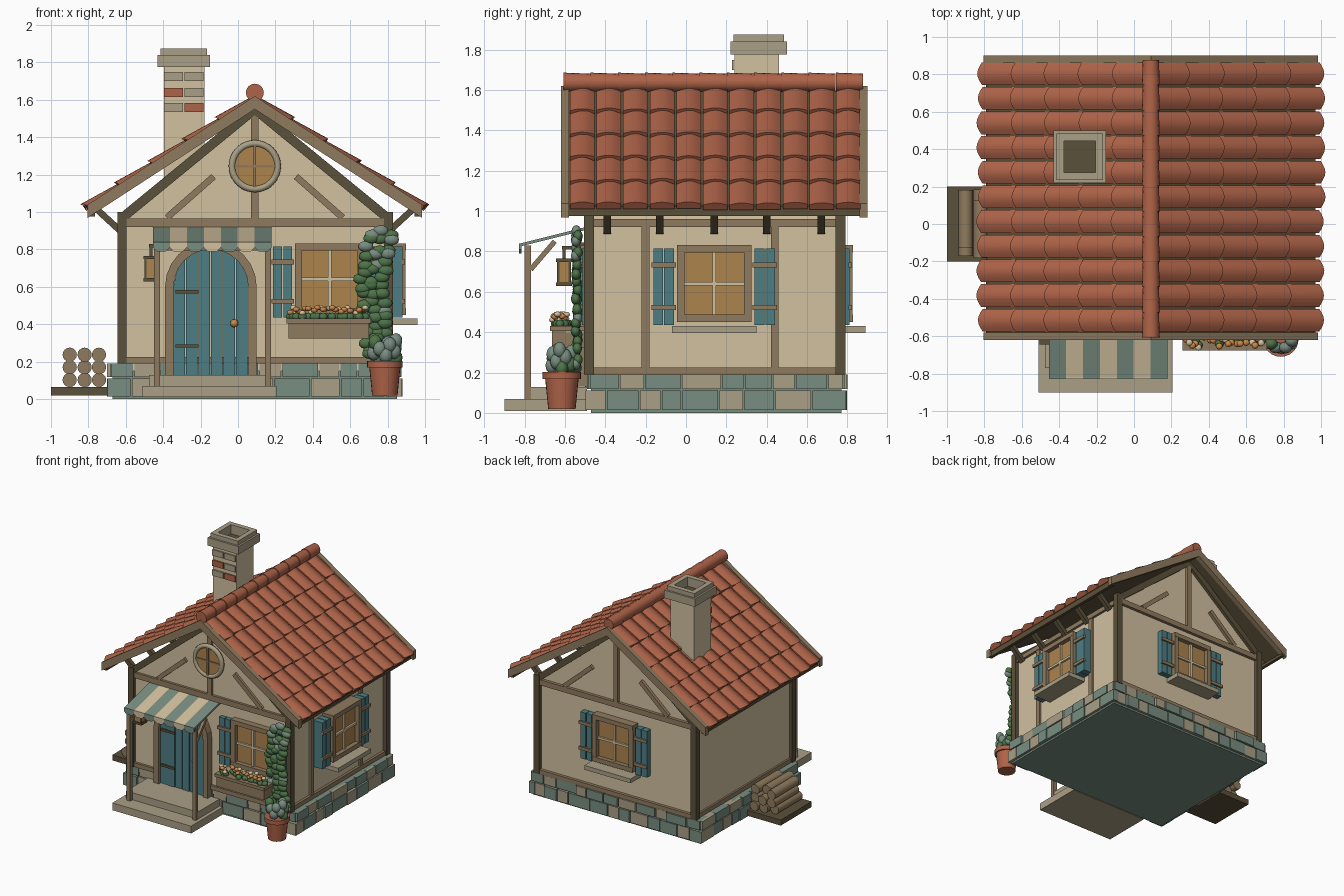
import bpy, bmesh, math, random
from mathutils import Matrix, Vector

random.seed(4)
cube = bpy.data.objects.get("Cube")
if cube:
    bpy.data.objects.remove(cube)


def material(name, *rgb):
    mat = bpy.data.materials.new(name)
    linear = [c ** 2.2 for c in rgb] + [1]
    mat.use_nodes = True
    mat.diffuse_color = linear
    mat.node_tree.nodes["Principled BSDF"].inputs["Base Color"].default_value = linear
    return mat


cream = material("cream plaster", .82, .75, .62)
timber = material("timber", .56, .48, .37)
dark = material("dark timber", .36, .32, .24)
clay = material("terracotta", .68, .39, .29)
teal = material("teal paint", .31, .49, .51)
stone = material("green grey stone", .47, .55, .5)
pale = material("pale stone", .66, .62, .52)
amber = material("amber glass", .67, .51, .31)
leaf = material("leaf green", .31, .45, .29)
orange = material("orange", .8, .53, .29)

ID = Matrix()
ALONG_Y = Matrix.Rotation(math.pi / 2, 4, "X")
SIDEWAYS = Matrix.Rotation(math.pi / 2, 4, "Z")


def finish(name, bm, mat, smooth=False):
    bmesh.ops.recalc_face_normals(bm, faces=bm.faces)
    mesh = bpy.data.meshes.new(name)
    bm.to_mesh(mesh)
    bm.free()
    mesh.materials.append(mat)
    if smooth:
        mesh.shade_smooth()
        mesh.set_sharp_from_angle(angle=math.radians(40))
    obj = bpy.data.objects.new(name, mesh)
    bpy.context.collection.objects.link(obj)


def box(name, mat, x, y, z, place=ID):
    """Box from three (low, high) ranges."""
    bm = bmesh.new()
    mid = Matrix.Translation([(a + b) / 2 for a, b in (x, y, z)])
    size = Matrix.Diagonal([b - a for a, b in (x, y, z)] + [1])
    bmesh.ops.create_cube(bm, size=1, matrix=place @ mid @ size)
    finish(name, bm, mat)


def prism(name, mat, outline, y, place=ID):
    """Outline in x and z, extruded along y."""
    bm = bmesh.new()
    ends = [[bm.verts.new(place @ Vector((px, d, pz))) for px, pz in outline] for d in y]
    count = len(outline)
    for end in ends:
        bm.faces.new(end)
    for i in range(count):
        j = (i + 1) % count
        bm.faces.new((ends[0][i], ends[0][j], ends[1][j], ends[1][i]))
    finish(name, bm, mat)


def bar(name, mat, a, b, width, y, place=ID):
    """Straight bar between two points in the x, z plane."""
    a, b = Vector(a), Vector(b)
    side = (b - a).orthogonal().normalized() * width / 2
    prism(name, mat, [a - side, b - side, b + side, a + side], y, place)


def rod(name, mat, center, r_low, r_high, length, turn=ID, sides=16):
    bm = bmesh.new()
    bmesh.ops.create_cone(bm, cap_ends=True, segments=sides, radius1=r_low, radius2=r_high,
                          depth=length, matrix=Matrix.Translation(center) @ turn)
    finish(name, bm, mat, True)


def blob(name, mat, center, size):
    bm = bmesh.new()
    bmesh.ops.create_icosphere(bm, subdivisions=2, radius=1,
                               matrix=Matrix.Translation(center) @ Matrix.Diagonal((*size, 1)))
    finish(name, bm, mat, True)


def arc(cx, cz, r, steps=12):
    return [(cx + r * math.cos(math.pi * i / steps), cz + r * math.sin(math.pi * i / steps))
            for i in range(steps + 1)]


# Main body
MID = .09
LEFT, RIGHT, FRONT, BACK = -.62, .8, -.48, .76
prism("walls", cream, [(LEFT, .15), (RIGHT, .15), (RIGHT, .95), (MID, 1.56), (LEFT, .95)], (FRONT, BACK))
box("foundation_core", stone, (-.67, .85), (-.47, .77), (0, .19))


# Foundation stones in two courses on each side
def course(start, end, z, place):
    at, turn = start, random.randint(0, 1)
    while at < end - .01:
        stop = at + random.uniform(.09, .2)
        if end - stop < .07:
            stop = end
        out = random.uniform(.012, .03)
        box("foundation_stone", pale if turn % 5 in (1, 3) else stone,
            (at + .004, stop - .004), (-out, .03), z, place)
        at, turn = stop, turn + 1


for z, grow in (((.015, .11), .025), ((.118, .19), .01)):
    for turns, span, wall in ((0, (-.67, .85), .47), (1, (-.47, .77), .85),
                              (2, (-.85, .67), .77), (3, (-.77, .47), .67)):
        place = Matrix.Rotation(turns * math.pi / 2, 4, "Z") @ Matrix.Translation((0, -wall, 0))
        course(span[0] - grow, span[1] + grow, z, place)

# Timber frame
for x in (-.645, .78):
    for y in (-.505, .74):
        box("corner_post", dark, (x, x + .05), (y, y + .05), (.19, 1))
for y in ((-.5, -.47), (.75, .785)):
    box("sill_beam", timber, (-.63, .82), y, (.19, .225))
    box("tie_beam", timber, (-.63, .82), y, (.92, .965))
    for side in (-1, 1):
        bar("gable_rafter", dark, (MID + side * .72, .96), (MID, 1.55), .05, y)
        bar("gable_brace", timber, (MID + side * .47, .97), (MID + side * .22, 1.19), .035, y)
    box("king_post", timber, (.07, .11), y, (.96, 1.53))
for x in ((-.635, -.61), (.79, .82)):
    box("side_sill_beam", timber, x, (-.46, .74), (.19, .225))
    box("side_top_beam", timber, x, (-.46, .74), (.92, .96))
for y in (-.22, .42):
    box("side_stud", timber, (.79, .815), (y, y + .038), (.22, .93))

# Roof boards, bargeboards and brackets
SLOPE = .65
ANGLE = math.atan(SLOPE)


def chevron(half, top, bottom):
    drop = half * SLOPE
    return [(MID - half, top - drop), (MID, top), (MID + half, top - drop),
            (MID + half, bottom - drop), (MID, bottom), (MID - half, bottom - drop)]


prism("roof_boards", dark, chevron(.87, 1.595, 1.555), (-.6, .88))
for y in ((-.62, -.58), (.86, .9)):
    prism("bargeboard", timber, chevron(.895, 1.62, 1.55), y)
for side in (-1, 1):
    edge = MID + side * .88
    box("eave_fascia", dark, sorted((edge, edge - side * .025)), (-.61, .89), (.975, 1.025))
    for y in (-.39, -.13, .14, .4, .67):
        bar("eave_bracket", dark, (MID + side * .72, .9), (MID + side * .84, 1.01), .035, (y - .018, y + .018))


# Barrel tiles laid in overlapping courses
def roof_tiles(side, columns=11, rows=5):
    bm = bmesh.new()
    wide, long, steps = 1.45 / columns, 1.07 / rows, 6

    def point(s, n, y):
        return bm.verts.new((MID + side * (s * math.cos(ANGLE) + n * math.sin(ANGLE)), y,
                             1.592 - s * math.sin(ANGLE) + n * math.cos(ANGLE)))

    for col in range(columns):
        for row in range(rows):
            y0 = -.58 + (col + .04) * wide
            jog = random.uniform(-.006, .006)
            ends = []
            for s, lift, bulge in ((row * long, 0, 0), ((row + 1) * long + jog, .016, .016)):
                ring = []
                for i in range(steps + 1):
                    hump = math.sin(math.pi * i / steps)
                    ring.append(point(s + bulge * (hump - .5), .008 + lift + .022 * hump, y0 + wide * .92 * i / steps))
                ring += [point(s, 0, y0 + wide * .92), point(s, 0, y0)]
                ends.append(ring)
            count = len(ends[0])
            for i in range(count):
                j = (i + 1) % count
                bm.faces.new((ends[0][i], ends[0][j], ends[1][j], ends[1][i]))
            for ring in ends:
                bm.faces.new(ring)
    finish("roof_tiles", bm, clay, True)


for side in (-1, 1):
    roof_tiles(side)
for i in range(11):
    rod("ridge_tile", clay, (MID, -.54 + i * .135, 1.638), .043, .048, .134, ALONG_Y)

# Chimney
box("chimney_shaft", cream, (-.395, -.18), (.24, .46), (1.15, 1.79))
for row, z in enumerate((1.7, 1.615, 1.535)):
    for col, x in enumerate((-.395, -.285)):
        box("chimney_brick", clay if (row, col) in ((1, 0), (2, 1)) else pale,
            (x, x + .1), (.228, .25), (z, z + .048))
for grow, z in ((.14, (1.775, 1.84)), (.125, (1.83, 1.875))):
    for sign in (-1, 1):
        inner, outer = sorted((sign * .085, sign * grow)), (-grow, grow)
        cap = Matrix.Translation((-.29, .36, 0))
        box("chimney_cap", pale, inner, outer, z, cap)
        box("chimney_cap", pale, (-.086, .086), inner, z, cap)
box("chimney_flue", dark, (-.38, -.2), (.27, .45), (1.7, 1.8))


# Shuttered windows
def window(place):
    box("window_glass", amber, (-.16, .16), (-.015, .06), (.47, .81), place)
    for side in (-1, 1):
        box("window_jamb", timber, sorted((side * .148, side * .185)), (-.05, .06), (.45, .83), place)
        for near, far in ((.2, .248), (.254, .302)):
            box("shutter_board", teal, sorted((side * near, side * far)), (-.035, .06), (.435, .815), place)
        for z in (.51, .72):
            box("shutter_batten", timber, sorted((side * .19, side * .31)), (-.048, -.03), (z, z + .025), place)
    for z in (.45, .795):
        box("window_rail", timber, (-.185, .185), (-.052, .06), (z, z + .037), place)
    box("window_muntin", cream, (-.009, .009), (-.032, 0), (.48, .8), place)
    box("window_muntin", cream, (-.15, .15), (-.03, 0), (.631, .649), place)
    box("window_sill", pale, (-.21, .21), (-.115, .06), (.395, .43), place)


window(Matrix.Translation((.49, FRONT, 0)))
window(Matrix.Translation((.845, .14, 0)) @ SIDEWAYS)
window(Matrix.Translation((MID, .775, 0)) @ SIDEWAYS @ SIDEWAYS)

# Round gable window
rod("round_glass", amber, (MID, -.49, 1.245), .12, .12, .05, ALONG_Y, 32)
bpy.ops.mesh.primitive_torus_add(location=(MID, -.51, 1.245), rotation=(math.pi / 2, 0, 0), major_segments=32,
                                 minor_segments=8, major_radius=.122, minor_radius=.018)
ring = bpy.context.object
ring.name = "round_window_frame"
ring.data.materials.append(pale)
ring.data.shade_smooth()
box("round_muntin", timber, (.083, .097), (-.525, -.5), (1.13, 1.36))
box("round_muntin", timber, (-.025, .205), (-.523, -.5), (1.238, 1.252))

# Arched plank door
DOOR, SPRING = -.145, .6
prism("door_frame", timber, [(DOOR + .245, .13)] + arc(DOOR, SPRING, .245) + [(DOOR - .245, .13), (DOOR - .2, .13)]
      + arc(DOOR, SPRING, .2)[::-1] + [(DOOR + .2, .13)], (-.535, -.47))
for i in range(6):
    low, high = -.2 + i * .4 / 6, -.2 + (i + 1) * .4 / 6 - .004
    top = [low + (high - low) * k / 4 for k in range(4, -1, -1)]
    prism("door_plank", teal, [(DOOR + low, .13), (DOOR + high, .13)]
          + [(DOOR + x, SPRING + math.sqrt(max(0, .04 - x * x))) for x in top],
          (-.51 - .005 * (i % 2), -.47))
for z in (.275, .565):
    box("door_hinge", dark, (-.335, -.21), (-.525, -.5), (z, z + .018))
blob("door_knob", orange, (-.02, -.535, .405), (.022, .022, .022))

# Porch steps, posts and striped awning
box("lower_step", pale, (-.51, .205), (-.9, -.49), (.01, .07))
box("upper_step", pale, (-.475, .175), (-.77, -.49), (.07, .128))
for x in (-.45, .145):
    box("awning_post", timber, (x, x + .032), (-.8, -.768), (.07, .83))
    bar("awning_brace", timber, (-.77, .71), (-.65, .85), .025, (-x - .028, -x - .004), SIDEWAYS)
box("awning_rail", timber, (-.45, .177), (-.8, -.77), (.795, .825))
stripe = .635 / 7
for i in range(7):
    x0 = -.455 + i * stripe
    mat = cream if i % 2 else stone
    prism("awning_stripe", mat, [(-.48, .925), (-.48, .91), (-.82, .825), (-.82, .84)], (-x0 - stripe, -x0), SIDEWAYS)
    x1, flap = x0 + stripe, .02
    prism("awning_flap", mat, [(x0, .84), (x0, .81), (x0 + flap, .79), (x1 - flap, .79), (x1, .81), (x1, .84)],
          (-.828, -.815))

# Lantern
box("lantern_glass", amber, (-.495, -.435), (-.635, -.575), (.645, .75))
for z in (.628, .748):
    box("lantern_plate", dark, (-.505, -.425), (-.645, -.565), (z, z + .018))
for x in (-.5, -.442):
    for y in (-.64, -.582):
        box("lantern_corner", dark, (x, x + .012), (y, y + .012), (.64, .75))
box("lantern_hook", dark, (-.472, -.458), (-.612, -.598), (.76, .82))
box("lantern_arm", dark, (-.475, -.455), (-.615, -.47), (.81, .828))

# Flower box
box("flower_box", timber, (.27, .7), (-.665, -.5), (.325, .42))
box("flower_box_rim", timber, (.26, .71), (-.675, -.5), (.405, .43))
for i in range(26):
    x, y = .28 + i * .016, random.uniform(-.65, -.58)
    blob("box_leaf", leaf, (x, y, .44), (.024, .022, .022))
    blob("box_flower", (orange, cream, orange)[i % 3], (x, y - .012, random.uniform(.46, .49)), (.018, .018, .014))

# Potted plant and climbing ivy
POT = Vector((.785, -.615, 0))
rod("pot_body", clay, POT + Vector((0, 0, .095)), .068, .083, .15, ID, 24)
rod("pot_rim", clay, POT + Vector((0, 0, .185)), .095, .095, .035, ID, 24)
for i in range(14):
    a = i * 2.4
    blob("pot_leaf", stone if i % 3 else leaf,
         POT + Vector((.06 * math.cos(a), .05 * math.sin(a), .22 + i * .007)), (.036, .032, .042))
for i in range(17):
    z = .23 + i * .041
    x = .775 - .055 * math.sin(math.pi * (z - .2) / .72)
    for side in (-1, 0, 1):
        blob("ivy_leaf", stone if random.random() < .2 else leaf,
             (x + side * .055 + random.uniform(-.012, .012), random.uniform(-.548, -.535),
              z + random.uniform(-.015, .015)), (.042, .024, .03))

# Firewood stack
box("wood_rack", dark, (-1, -.66), (-.2, .2), (.02, .065))
for x in (-.9, -.82, -.743):
    for z in (.102, .17, .237):
        rod("log", timber, (x, random.uniform(-.03, .03), z), .038, .038, .31, ALONG_Y)
